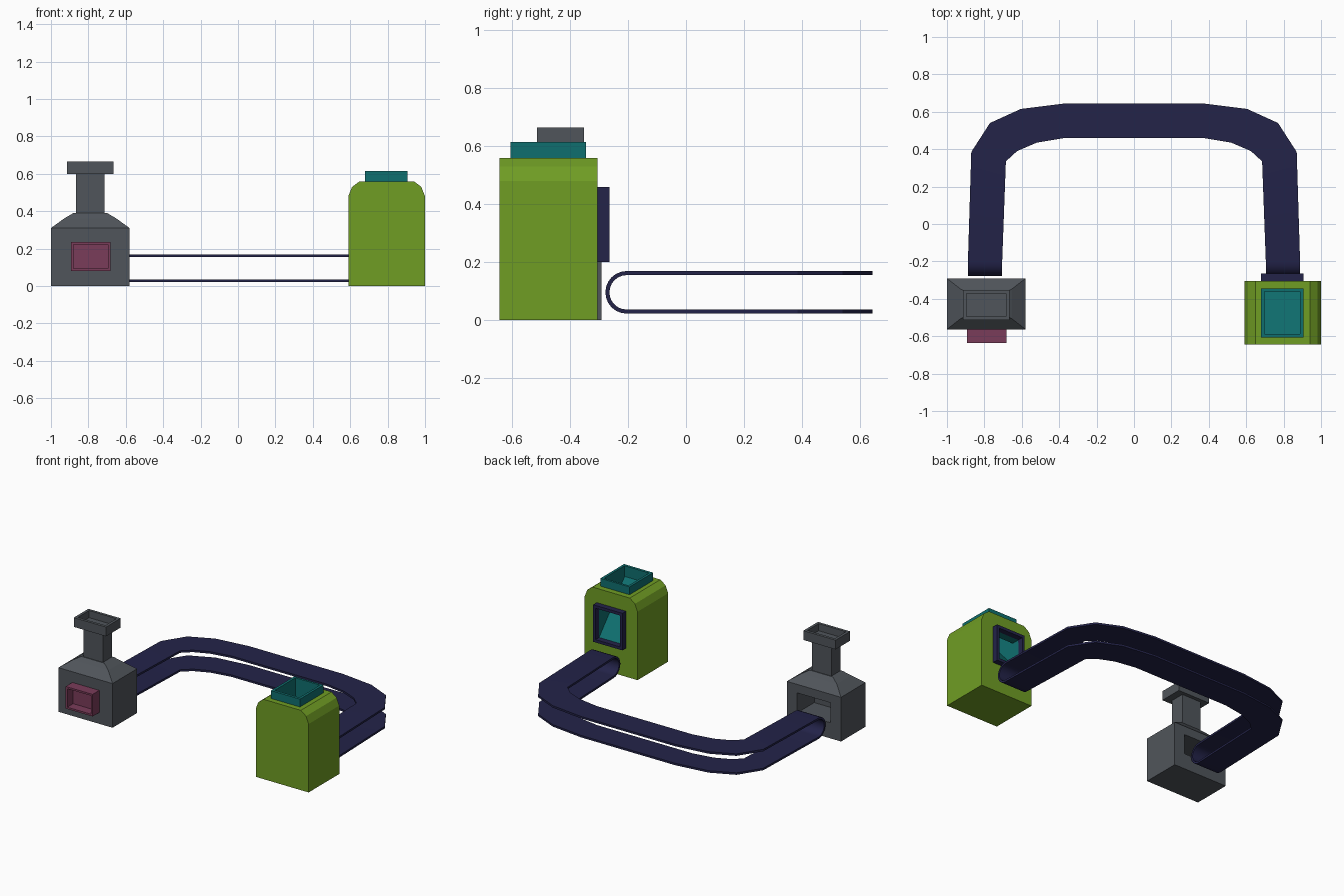
import bpy, bmesh, math

if "Cube" in bpy.data.objects:
    bpy.data.objects.remove(bpy.data.objects["Cube"])


def mat(name, rgb):
    m = bpy.data.materials.new(name)
    lin = [((c / 255 + 0.055) / 1.055) ** 2.4 for c in rgb]
    m.diffuse_color = (*lin, 1)
    m.use_nodes = True
    m.node_tree.nodes["Principled BSDF"].inputs["Base Color"].default_value = m.diffuse_color
    return m


GREEN = mat("leaf green", (112, 157, 36))
GREY = mat("slate grey", (80, 85, 91))
NAVY = mat("navy", (35, 35, 73))
TEAL = mat("teal", (15, 111, 111))
PINK = mat("plum pink", (122, 60, 90))


def finish(name, bm, *mats, recalc=True):
    if recalc:
        bmesh.ops.recalc_face_normals(bm, faces=bm.faces)
    me = bpy.data.meshes.new(name)
    bm.to_mesh(me)
    bm.free()
    for m in mats:
        me.materials.append(m)
    ob = bpy.data.objects.new(name, me)
    bpy.context.collection.objects.link(ob)
    return ob


def loft(rings):
    """Stacked polygons joined by quads and capped at both ends."""
    bm = bmesh.new()
    vs = [[bm.verts.new(p) for p in r] for r in rings]
    n = len(rings[0])
    for a, b in zip(vs, vs[1:]):
        for i in range(n):
            j = (i + 1) % n
            bm.faces.new((a[i], a[j], b[j], b[i]))
    bm.faces.new(vs[0][::-1])
    bm.faces.new(vs[-1])
    bmesh.ops.recalc_face_normals(bm, faces=bm.faces)
    return bm


def rect(cx, cy, hx, hy, z):
    return [(cx - hx, cy - hy, z), (cx + hx, cy - hy, z),
            (cx + hx, cy + hy, z), (cx - hx, cy + hy, z)]


def box(x0, x1, y0, y1, z0, z1):
    c = ((x0 + x1) / 2, (y0 + y1) / 2, (x1 - x0) / 2, (y1 - y0) / 2)
    return loft([rect(*c, z0), rect(*c, z1)])


def recess(bm, axis, sign, inset, depth):
    """Sink a hollow into the box side facing the given axis."""
    f = next(f for f in bm.faces if f.normal[axis] * sign > 0.9)
    bmesh.ops.inset_region(bm, faces=[f], thickness=inset)
    r = bmesh.ops.extrude_face_region(bm, geom=[f])
    if f.is_valid:
        bmesh.ops.delete(bm, geom=[f], context='FACES_ONLY')
    for v in [g for g in r["geom"] if isinstance(g, bmesh.types.BMVert)]:
        v.co[axis] -= sign * depth


def apply(ob, mod):
    with bpy.context.temp_override(object=ob, active_object=ob):
        bpy.ops.object.modifier_apply(modifier=mod.name)


def cut(ob, cutter):
    mod = ob.modifiers.new("cut", 'BOOLEAN')
    mod.operation = 'DIFFERENCE'
    mod.solver = 'EXACT'
    mod.object = cutter
    apply(ob, mod)
    bpy.data.objects.remove(cutter)


def frame(outer, inner, place):
    """Open rectangular frame; place(u, v, k) maps to 3D at depth k = 0 or 1."""
    bm = bmesh.new()

    def corners(r, k):
        u0, u1, v0, v1 = r
        return [bm.verts.new(place(u, v, k))
                for u, v in ((u0, v0), (u1, v0), (u1, v1), (u0, v1))]
    loops = [corners(outer, 0), corners(outer, 1), corners(inner, 1), corners(inner, 0)]
    for a, b in zip(loops, loops[1:] + loops[:1]):
        for i in range(4):
            j = (i + 1) % 4
            bm.faces.new((a[i], a[j], b[j], b[i]))
    return bm


# Furnace body with stepped dome and a loading slot at the back
FX, FY = -0.79, -0.427
furnace = finish("furnace_body", loft([
    rect(FX, FY, 0.21, 0.136, 0), rect(FX, FY, 0.21, 0.136, 0.31),
    rect(FX, FY, 0.138, 0.08, 0.362), rect(FX, FY, 0.09, 0.055, 0.39)]), GREY)
cut(furnace, finish("slot_cutter", box(-0.92, -0.66, -0.48, -0.2, 0.11, 0.25), GREY))

# Chimney and hollow cap
finish("chimney", box(FX - 0.075, FX + 0.075, FY - 0.05, FY + 0.05, 0.38, 0.605), GREY)
cap = box(FX - 0.125, FX + 0.125, -0.514, -0.352, 0.6, 0.665)
recess(cap, 2, 1, 0.027, 0.05)
finish("chimney_cap", cap, GREY)

# Furnace mouth at the front
mouth = box(-0.892, -0.683, -0.637, -0.555, 0.08, 0.235)
recess(mouth, 1, -1, 0.018, 0.065)
finish("furnace_mouth", mouth, PINK)

# Green bin with rounded shoulders
half = [(0.205, 0), (0.205, 0.48), (0.185, 0.53), (0.145, 0.56)]
prof = half + [(-x, z) for x, z in reversed(half)]
bin_body = finish("bin_body", loft(
    [[(0.795 + x, y, z) for x, z in prof] for y in (-0.645, -0.305)]), GREEN, TEAL)

# Teal chute running from the top opening down to the back window
chute = [(-0.588, 0.7), (-0.588, 0.54), (-0.305, 0.22), (-0.2, 0.22),
         (-0.2, 0.44), (-0.36, 0.44), (-0.36, 0.7)]
cutter = loft([[(x, y, z) for y, z in chute] for x in (0.698, 0.888)])
for f in cutter.faces:
    f.material_index = 1
cut(bin_body, finish("chute_cutter", cutter, GREEN, TEAL))

# Hopper rim on top and window frame at the back
finish("hopper_rim", frame((0.68, 0.906, -0.607, -0.345), (0.698, 0.888, -0.588, -0.36),
                           lambda u, v, k: (u, v, 0.555 + 0.06 * k)), TEAL)
finish("window_frame", frame((0.68, 0.906, 0.2, 0.46), (0.698, 0.888, 0.22, 0.44),
                             lambda u, v, k: (u, -0.31 + 0.045 * k, v)), NAVY)

# Conveyor belt: outer and inner edge of the left half, mirrored to the right
left = [((-0.888, -0.205), (-0.705, -0.205)), ((-0.87, 0.385), (-0.685, 0.335)),
        ((-0.77, 0.54), (-0.625, 0.39)), ((-0.605, 0.615), (-0.52, 0.435)),
        ((-0.365, 0.645), (-0.37, 0.46))]
path = left + [((-a[0], a[1]), (-b[0], b[1])) for a, b in reversed(left)]
R, ZC, YC = 0.0735, 0.0955, -0.205


def turn(station, start):
    """Half-round end of the belt loop, from the top (start 0) or the bottom (1)."""
    out = []
    for i in range(1, 12):
        a = math.pi * (i / 12 if start == 0 else 1 - i / 12)
        out.append([(p[0], YC - R * math.sin(a), ZC + R * math.cos(a)) for p in station])
    return out


stations = [[(*p, ZC + R) for p in s] for s in path]
stations += turn(path[-1], 0)
stations += [[(*p, ZC - R) for p in s] for s in reversed(path)]
stations += turn(path[0], 1)
bm = bmesh.new()
sv = [[bm.verts.new(p) for p in s] for s in stations]
for a, b in zip(sv, sv[1:] + sv[:1]):
    bm.faces.new((a[0], a[1], b[1], b[0]))
bm.normal_update()
bm.faces.ensure_lookup_table()
if bm.faces[0].normal.z < 0:
    bmesh.ops.reverse_faces(bm, faces=bm.faces)
belt = finish("conveyor_belt", bm, NAVY, recalc=False)
mod = belt.modifiers.new("thickness", 'SOLIDIFY')
mod.thickness = 0.014
mod.offset = -1
apply(belt, mod)
bpy.ops.object.select_all(action='DESELECT')
belt.select_set(True)
bpy.context.view_layer.objects.active = belt
bpy.ops.object.shade_smooth_by_angle(angle=math.radians(30))
